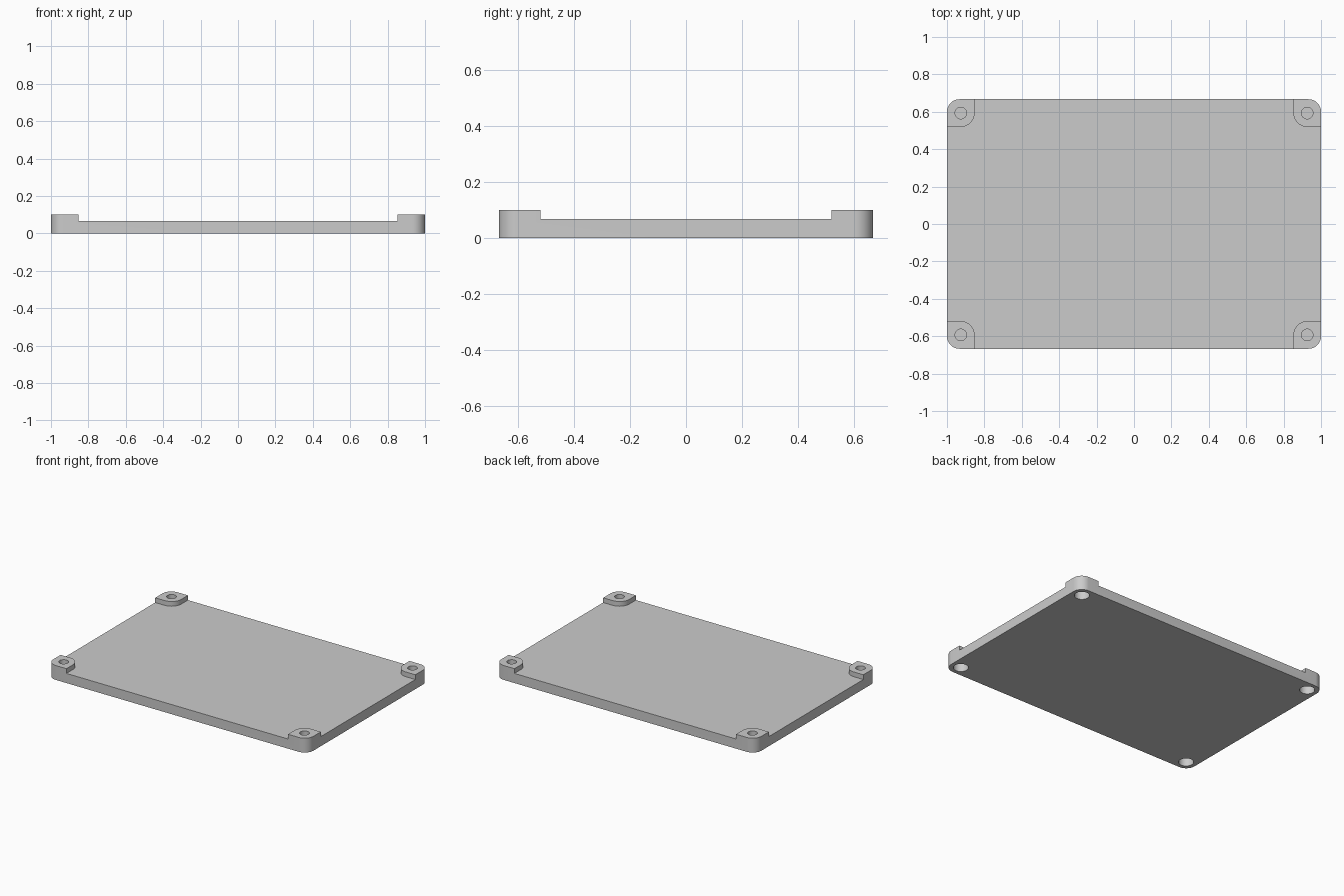
import bpy, bmesh, math

HALF_X, HALF_Y = 1.0, 0.667
HEIGHT, PLATE = 0.1, 0.067
BOSS = 0.148             # side of each corner boss
INSET = 0.074            # hole centre from the edges
ROUND = 0.067            # outer corner radius

cube = bpy.data.objects.get("Cube")
if cube:
    bpy.data.objects.remove(cube)

grey = bpy.data.materials.new("light grey")
grey.use_nodes = True
colour = (0.6, 0.6, 0.6, 1)
grey.diffuse_color = colour
grey.node_tree.nodes["Principled BSDF"].inputs["Base Color"].default_value = colour


def arc(cx, cy, r, start, end, steps=12):
    angles = [math.radians(start + (end - start) * i / steps) for i in range(steps + 1)]
    return [(cx + r * math.cos(a), cy + r * math.sin(a)) for a in angles]


def four_way(quarter):
    """Mirror a quarter outline, running from +x to +y, into a closed loop."""
    half = quarter + [(-x, y) for x, y in reversed(quarter)]
    return half + [(-x, -y) for x, y in half]


def prism(name, outline, z0, z1):
    bm = bmesh.new()
    low = [bm.verts.new((x, y, z0)) for x, y in outline]
    high = [bm.verts.new((x, y, z1)) for x, y in outline]
    bm.faces.new(low[::-1])
    bm.faces.new(high)
    for i in range(len(low)):
        bm.faces.new((low[i - 1], low[i], high[i], high[i - 1]))
    bmesh.ops.recalc_face_normals(bm, faces=bm.faces)
    mesh = bpy.data.meshes.new(name)
    bm.to_mesh(mesh)
    bm.free()
    mesh.materials.append(grey)
    obj = bpy.data.objects.new(name, mesh)
    bpy.context.collection.objects.link(obj)
    return obj


# Full-height rounded slab
lid = prism("lid_plate", four_way(arc(HALF_X - ROUND, HALF_Y - ROUND, ROUND, 0, 90)), 0, HEIGHT)

# Cross-shaped recess that leaves the four corner bosses standing
bx, by, r = HALF_X - BOSS, HALF_Y - BOSS, 0.075
quarter = [(HALF_X + 0.2, by)] + arc(bx + r, by + r, r, 270, 180) + [(bx, HALF_Y + 0.2)]
cutters = [prism("recess_cutter", four_way(quarter), PLATE, HEIGHT + 0.1)]

# Screw hole in each boss, wider head pocket below, thin web between
for sx in (-1, 1):
    for sy in (-1, 1):
        cx, cy = sx * (HALF_X - INSET), sy * (HALF_Y - INSET)
        cutters.append(prism("hole_cutter", arc(cx, cy, 0.031, 0, 360, 32)[:-1], 0.07, HEIGHT + 0.1))
        cutters.append(prism("pocket_cutter", arc(cx, cy, 0.048, 0, 360, 32)[:-1], -0.1, 0.064))

for cutter in cutters:
    cutter.hide_render = True
    mod = lid.modifiers.new(cutter.name, "BOOLEAN")
    mod.operation = "DIFFERENCE"
    mod.solver = "EXACT"
    mod.object = cutter

bpy.ops.object.select_all(action="DESELECT")
lid.select_set(True)
bpy.context.view_layer.objects.active = lid
for mod in list(lid.modifiers):
    bpy.ops.object.modifier_apply(modifier=mod.name)
for cutter in cutters:
    bpy.data.objects.remove(cutter)
bpy.ops.object.shade_smooth_by_angle(angle=math.radians(30))
